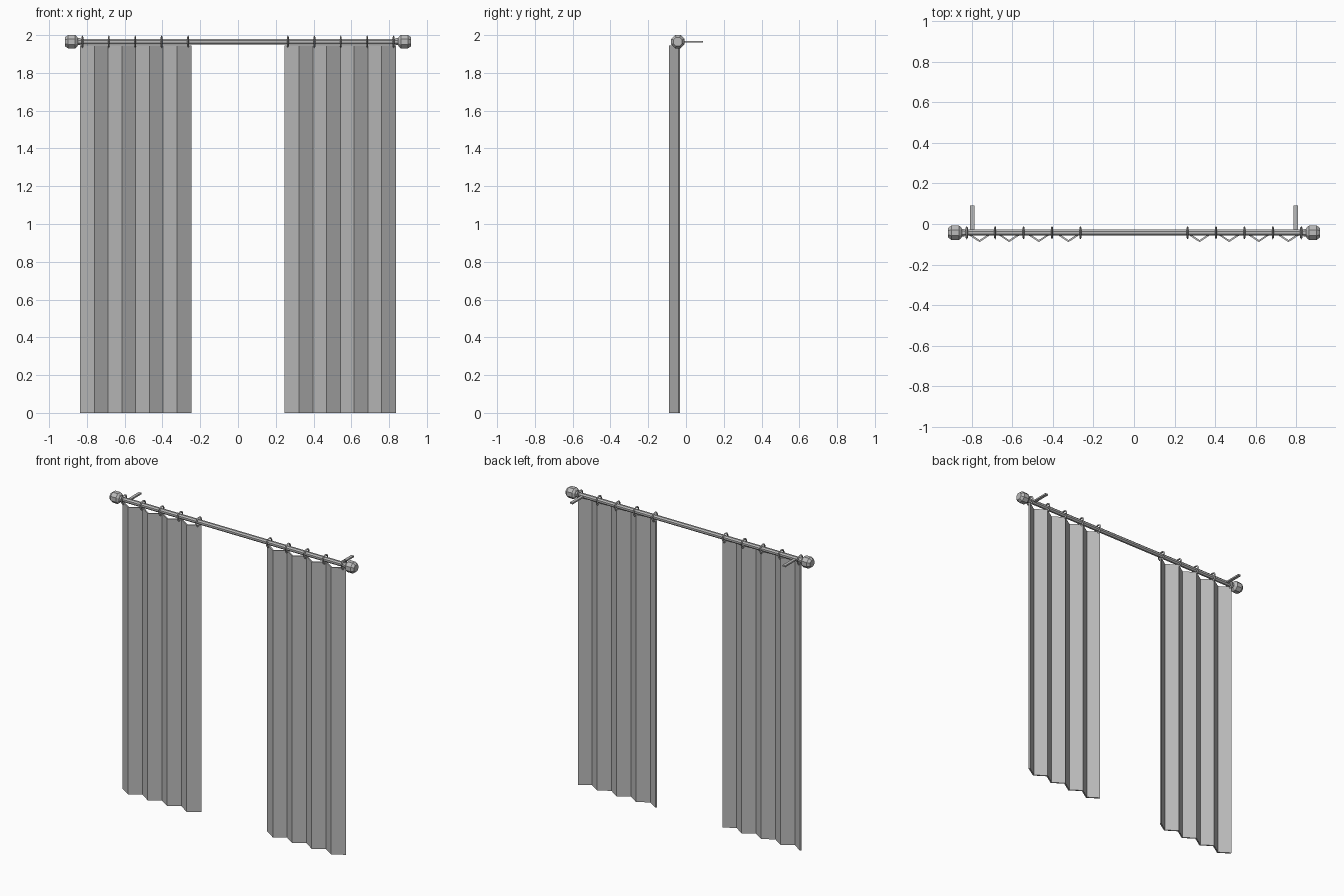
import bpy, bmesh, math
from mathutils import Matrix

if "Cube" in bpy.data.objects:
    bpy.data.objects.remove(bpy.data.objects["Cube"])

ROD_Y, ROD_Z = -0.043, 1.965
PITCH = 0.073

grey = bpy.data.materials.new("plain_grey")
grey.use_nodes = True
grey.diffuse_color = (0.5, 0.5, 0.5, 1)
grey.node_tree.nodes["Principled BSDF"].inputs["Base Color"].default_value = (0.5, 0.5, 0.5, 1)


def finish(name, bm):
    bmesh.ops.recalc_face_normals(bm, faces=bm.faces)
    mesh = bpy.data.meshes.new(name)
    bm.to_mesh(mesh)
    bm.free()
    mesh.materials.append(grey)
    obj = bpy.data.objects.new(name, mesh)
    bpy.context.collection.objects.link(obj)
    return obj


def lathe_x(name, profile, sides=8, closed=False):
    """Turn (x, radius) points around the rod axis; flats face up and forward."""
    bm = bmesh.new()
    rings = []
    for x, r in profile:
        angles = [(i + 0.5) * math.tau / sides for i in range(sides)]
        rings.append([bm.verts.new((x, ROD_Y + r * math.cos(a), ROD_Z + r * math.sin(a)))
                      for a in angles])
    pairs = list(zip(rings, rings[1:]))
    if closed:
        pairs.append((rings[-1], rings[0]))
    for a, b in pairs:
        for i in range(sides):
            j = (i + 1) % sides
            bm.faces.new((a[i], a[j], b[j], b[i]))
    if not closed:
        bm.faces.new(rings[0])
        bm.faces.new(rings[-1])
    return finish(name, bm)


def curtain(name, x0):
    """Pleated sheet: a zigzag line extruded upward and thickened."""
    bm = bmesh.new()
    line = [(x0 + i * PITCH, -0.084 if i % 2 else -0.036) for i in range(9)]
    low = [bm.verts.new((x, y, 0)) for x, y in line]
    high = [bm.verts.new((x, y, 1.945)) for x, y in line]
    for i in range(8):
        bm.faces.new((low[i], low[i + 1], high[i + 1], high[i]))
    obj = finish(name, bm)
    thick = obj.modifiers.new("thickness", "SOLIDIFY")
    thick.thickness = 0.01
    thick.offset = 0


# Rod
lathe_x("rod", [(-0.85, 0.016), (0.85, 0.016)])

for side, s in (("left", 1), ("right", -1)):
    # Faceted end knob with its collar
    knob = [(0.835, 0.02), (0.848, 0.02), (0.85, 0.027), (0.862, 0.038),
            (0.9, 0.038), (0.917, 0.025)]
    lathe_x(side + "_finial", [(s * x, r) for x, r in knob])

    # Wall bracket
    bm = bmesh.new()
    bmesh.ops.create_cube(bm, size=1, matrix=Matrix.Translation((s * 0.797, 0.025, ROD_Z))
                          @ Matrix.Diagonal((0.02, 0.13, 0.01, 1)))
    finish(side + "_bracket", bm)

    # Pleated curtain and the rings holding its back folds
    curtain(side + "_curtain", 0.25 if s > 0 else -0.834)
    for i in range(5):
        x = s * (0.264 + i * 0.14)
        section = [(x - 0.005, 0.026), (x, 0.022), (x + 0.005, 0.026), (x, 0.034)]
        lathe_x(f"{side}_ring_{i + 1}", section, 12, True)
